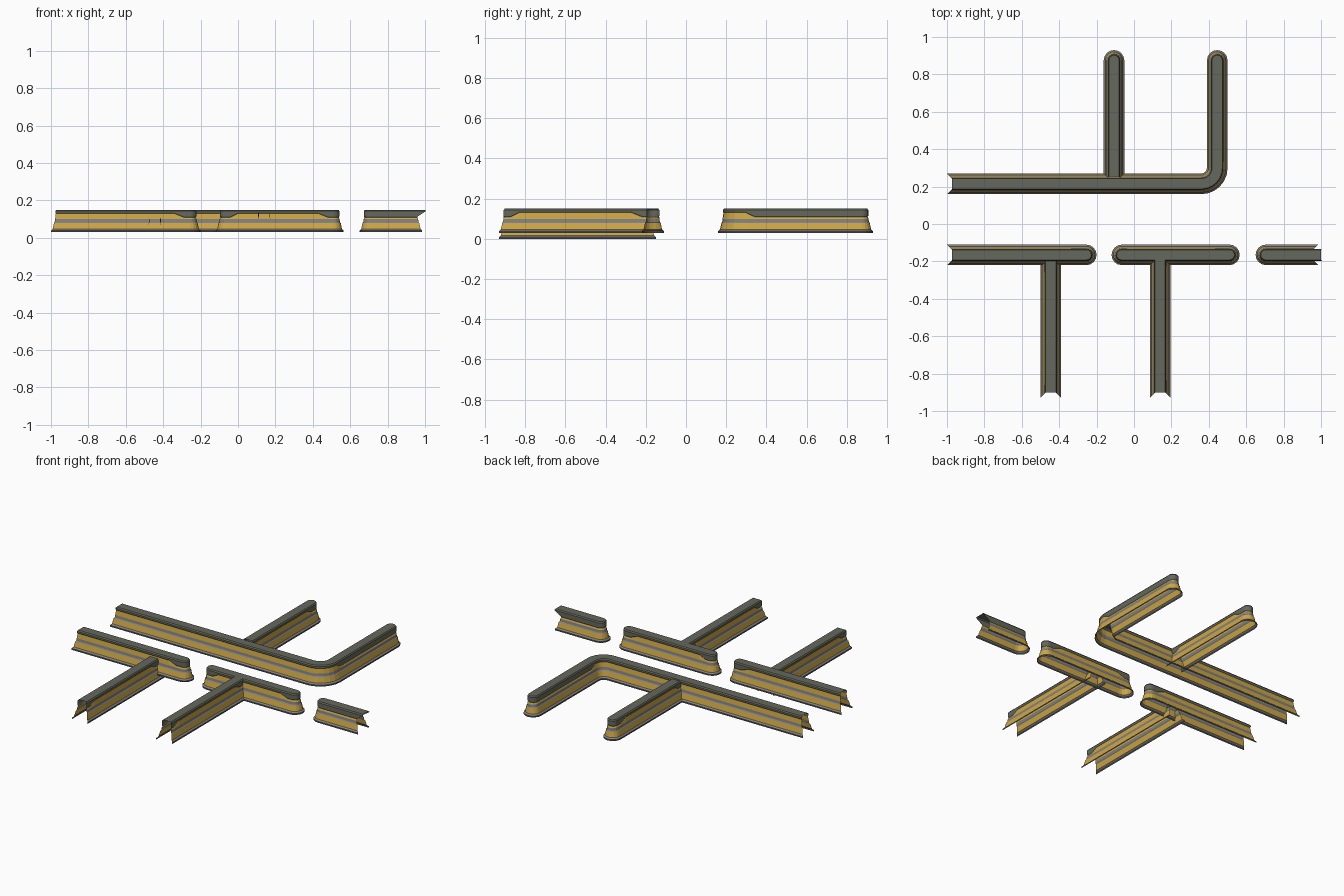
import bpy, bmesh, math
from mathutils import Vector

if "Cube" in bpy.data.objects:
    bpy.data.objects.remove(bpy.data.objects["Cube"])


def mat(name, c):
    m = bpy.data.materials.new(name)
    m.diffuse_color = (*c, 1)
    m.use_nodes = True
    m.node_tree.nodes["Principled BSDF"].inputs["Base Color"].default_value = m.diffuse_color
    return m


MATS = [mat("dark_trim", (.13, .14, .11)), mat("yellow_band", (.62, .39, .06)),
        mat("grey_band", (.22, .22, .22)), mat("dark_base", (.09, .09, .09))]
SEG_MATS = [3, 2, 1, 2, 2, 1, 0, 0, 0, 0]      # material of each profile strip
HALF = .055


def half_profile(drop):
    t = .130 - .020 * drop                     # trim hangs lower where drop = 1
    return [(HALF, .03), (HALF, .039), (.046, .047), (.039, .08), (.035, .085),
            (.033, .1), (.029, t), (.032, t + .005), (.032, .143), (.027, .15), (0, .15)]


def grid(bm, rows, mats):
    vs = [[bm.verts.new(p) for p in r] for r in rows]
    for a, b in zip(vs, vs[1:]):
        for i, m in enumerate(mats):
            bm.faces.new((a[i], a[i + 1], b[i + 1], b[i])).material_index = m


def end_cap(bm, x, y, drop, out):
    # half-round end made by turning the half profile
    base = math.atan2(out.y, out.x)
    rows = []
    for k in range(9):
        a = base - math.pi / 2 + math.pi * k / 8
        rows.append([(x + u * math.cos(a), y + u * math.sin(a), z)
                     for u, z in half_profile(drop)])
    grid(bm, rows, SEG_MATS)


def wall(name, path, start="open", end="open", dz=0, top_ext=0):
    # sweep the hollow wall profile along (x, y, drop) stations
    bm = bmesh.new()
    P = [Vector(p[:2]) for p in path]
    n = len(P)
    rows = []
    for i, p in enumerate(P):
        d0 = (P[i] - P[i - 1]).normalized() if i else (P[1] - P[0]).normalized()
        d1 = (P[i + 1] - P[i]).normalized() if i < n - 1 else d0
        t = (d0 + d1).normalized()
        side = Vector((-t.y, t.x)) / max(t.dot(d0), .3)
        half = half_profile(path[i][2])
        row = []
        for u, z in half + [(-u, z) for u, z in reversed(half[:-1])]:
            q = p + side * u
            inset = min(HALF - abs(u), .028)   # open ends follow the profile
            if i == 0 and start == "open":
                q += t * inset
            if i == n - 1 and end == "open":
                q -= t * inset
                if z > .14:
                    q += t * top_ext
            row.append((q.x, q.y, z))
        rows.append(row)
    grid(bm, rows, SEG_MATS + SEG_MATS[::-1])
    if start == "round":
        end_cap(bm, *path[0], (P[0] - P[1]).normalized())
    if end == "round":
        end_cap(bm, *path[-1], (P[-1] - P[-2]).normalized())
    bmesh.ops.remove_doubles(bm, verts=bm.verts, dist=.0001)
    bmesh.ops.recalc_face_normals(bm, faces=bm.faces)
    if sum(f.normal.z * f.calc_area() for f in bm.faces) < 0:
        bmesh.ops.reverse_faces(bm, faces=bm.faces)
    me = bpy.data.meshes.new(name)
    bm.to_mesh(me)
    bm.free()
    for m in MATS:
        me.materials.append(m)
    ob = bpy.data.objects.new(name, me)
    ob.location.z = dz
    bpy.context.collection.objects.link(ob)


# rear wall with a rounded corner
R, cx, cy = .085, .36, .30
bend = [(cx + R * math.sin(a), cy - R * math.cos(a), 0)
        for a in (math.pi / 2 * k / 6 for k in range(7))]
wall("rear_corner_wall", [(-1, cy - R, 0)] + bend +
     [(cx + R, .34, 1), (cx + R, .875, 1)], end="round")

# rear branch
wall("rear_branch_wall", [(-.107, .225, 1), (-.107, .27, 1), (-.107, .31, 0),
                          (-.107, .79, 0), (-.107, .84, 1), (-.107, .875, 1)], end="round")

# front row of cross walls
Y = -.165
wall("front_wall_left", [(-1, Y, 0), (-.34, Y, 0), (-.29, Y, 1), (-.255, Y, 1)], end="round")
wall("front_wall_middle", [(-.065, Y, 1), (-.04, Y, 1), (0, Y, 0), (.43, Y, 0),
                           (.48, Y, 1), (.51, Y, 1)], start="round", end="round")
wall("front_wall_right", [(.705, Y, 1), (.985, Y, 1)], start="round", top_ext=.043)

# front legs, the left one set lower
for name, x, dz in (("front_leg_left", -.445, -.03), ("front_leg_right", .14, 0)):
    wall(name, [(x, -.93, 1), (x, -.87, 1), (x, -.83, 0), (x, -.27, 0),
                (x, -.22, 1), (x, -.15, 1)], dz=dz)
